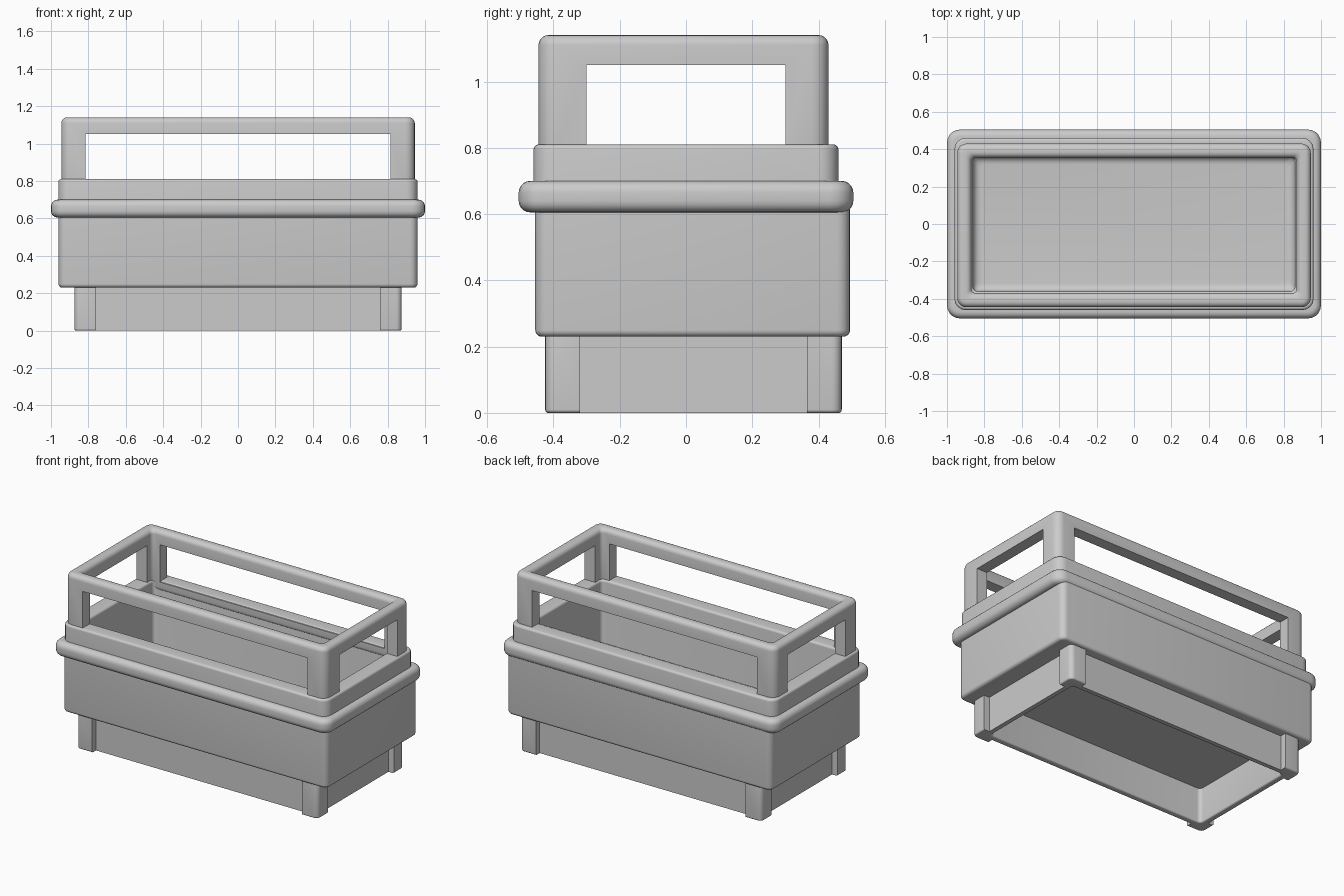
import bpy, bmesh, math
from mathutils import Vector

if "Cube" in bpy.data.objects:
    bpy.data.objects.remove(bpy.data.objects["Cube"], do_unlink=True)

grey = bpy.data.materials.new("plain_grey")
grey.use_nodes = True
GREY = (0.6, 0.6, 0.6, 1)
grey.diffuse_color = GREY
grey.node_tree.nodes["Principled BSDF"].inputs["Base Color"].default_value = GREY


def make_object(name, bm):
    bmesh.ops.recalc_face_normals(bm, faces=bm.faces)
    mesh = bpy.data.meshes.new(name)
    bm.to_mesh(mesh)
    bm.free()
    mesh.materials.append(grey)
    obj = bpy.data.objects.new(name, mesh)
    bpy.context.collection.objects.link(obj)
    return obj


def activate(obj):
    bpy.ops.object.select_all(action="DESELECT")
    obj.select_set(True)
    bpy.context.view_layer.objects.active = obj


def smooth(obj):
    activate(obj)
    bpy.ops.object.shade_smooth_by_angle(angle=math.radians(40))


def rounded_rect(half_x, front, back, radius, steps=5):
    """Points round a rectangle with rounded corners."""
    points = []
    corners = [(1, back, 1), (-1, back, 1), (-1, front, -1), (1, front, -1)]
    for quarter, (sx, y, sy) in enumerate(corners):
        for i in range(steps + 1):
            a = (quarter + i / steps) * math.pi / 2
            points.append((sx * (half_x - radius) + radius * math.cos(a),
                           y - sy * radius + radius * math.sin(a)))
    return points


def arc(offset, z, radius, start, end, steps=5):
    """Fillet in the profile plane; angles in degrees."""
    result = []
    for i in range(steps + 1):
        a = math.radians(start + (end - start) * i / steps)
        result.append((offset + radius * math.cos(a), z + radius * math.sin(a)))
    return result


def loft(name, rect, corner, profile, closed=False, cap_start=False, cap_end=False):
    """Sweep a profile of (inward offset, height) round a rounded rectangle."""
    half_x, front, back = rect
    bm = bmesh.new()
    loops = []
    for o, z in profile:
        pts = rounded_rect(half_x - o, front + o, back - o, max(corner - o, 0.025))
        loops.append([bm.verts.new((x, y, z)) for x, y in pts])
    pairs = list(zip(loops, loops[1:]))
    if closed:
        pairs.append((loops[-1], loops[0]))
    for a, b in pairs:
        for i in range(len(a)):
            j = (i + 1) % len(a)
            bm.faces.new((a[i], a[j], b[j], b[i]))
    if cap_start:
        bm.faces.new(loops[0])
    if cap_end:
        bm.faces.new(loops[-1])
    return make_object(name, bm)


def ring(name, rect, corner, thick, z0, z1, r):
    """Rectangular ring with a rounded cross-section."""
    profile = (arc(r, z0 + r, r, 270, 180) + arc(r, z1 - r, r, 180, 90)
               + arc(thick - r, z1 - r, r, 90, 0) + arc(thick - r, z0 + r, r, 0, -90))
    return loft(name, rect, corner, profile, closed=True)


def cut_box(target, low, high):
    """Remove a box-shaped region from the target."""
    low, high = Vector(low), Vector(high)
    bm = bmesh.new()
    bmesh.ops.create_cube(bm, size=1)
    bmesh.ops.scale(bm, vec=high - low, verts=bm.verts)
    bmesh.ops.translate(bm, vec=(low + high) / 2, verts=bm.verts)
    cutter = make_object("cutter", bm)
    cutter.hide_render = True
    mod = target.modifiers.new("cut", "BOOLEAN")
    mod.operation = "DIFFERENCE"
    mod.solver = "EXACT"
    mod.object = cutter
    activate(target)
    bpy.ops.object.modifier_apply(modifier=mod.name)
    bpy.data.objects.remove(cutter, do_unlink=True)


# Main body: closed flat underside, softened lower edge
body = loft("body", (0.96, -0.455, 0.495), 0.04,
            [(0.1, 0.23)] + arc(0.02, 0.25, 0.02, 270, 180) + [(0, 0.65), (0.04, 0.65)],
            cap_start=True)

# Upper rim that turns down into the basin
basin = loft("basin_rim", (0.96, -0.46, 0.46), 0.06,
             [(0, 0.62)] + arc(0.015, 0.795, 0.015, 180, 90)
             + arc(0.085, 0.795, 0.015, 90, 0) + arc(0.14, 0.34, 0.04, 180, 270),
             cap_end=True)

# Bulging collar
collar = ring("collar", (1.0, -0.505, 0.505), 0.07, 0.1, 0.605, 0.70, 0.035)

# Guard rail: one ring with windows cut through both directions
rail = ring("guard_rail", (0.945, -0.445, 0.43), 0.05, 0.075, 0.74, 1.14, 0.03)
cut_box(rail, (-0.815, -1, 0.805), (0.815, 1, 1.05))
cut_box(rail, (-2, -0.30, 0.805), (2, 0.30, 1.05))

# Base skirt: recessed panels leave corner legs
skirt = ring("base_skirt", (0.875, -0.425, 0.47), 0.03, 0.075, 0.0, 0.26, 0.01)
cut_box(skirt, (-0.76, -1, -0.1), (0.76, -0.385, 0.23))
cut_box(skirt, (-0.76, 0.43, -0.1), (0.76, 1, 0.23))
for side in (-1, 1):
    xs = sorted((side * 0.835, side * 2))
    cut_box(skirt, (xs[0], -0.32, -0.1), (xs[1], 0.365, 0.23))

for part in (body, basin, collar, rail, skirt):
    smooth(part)
